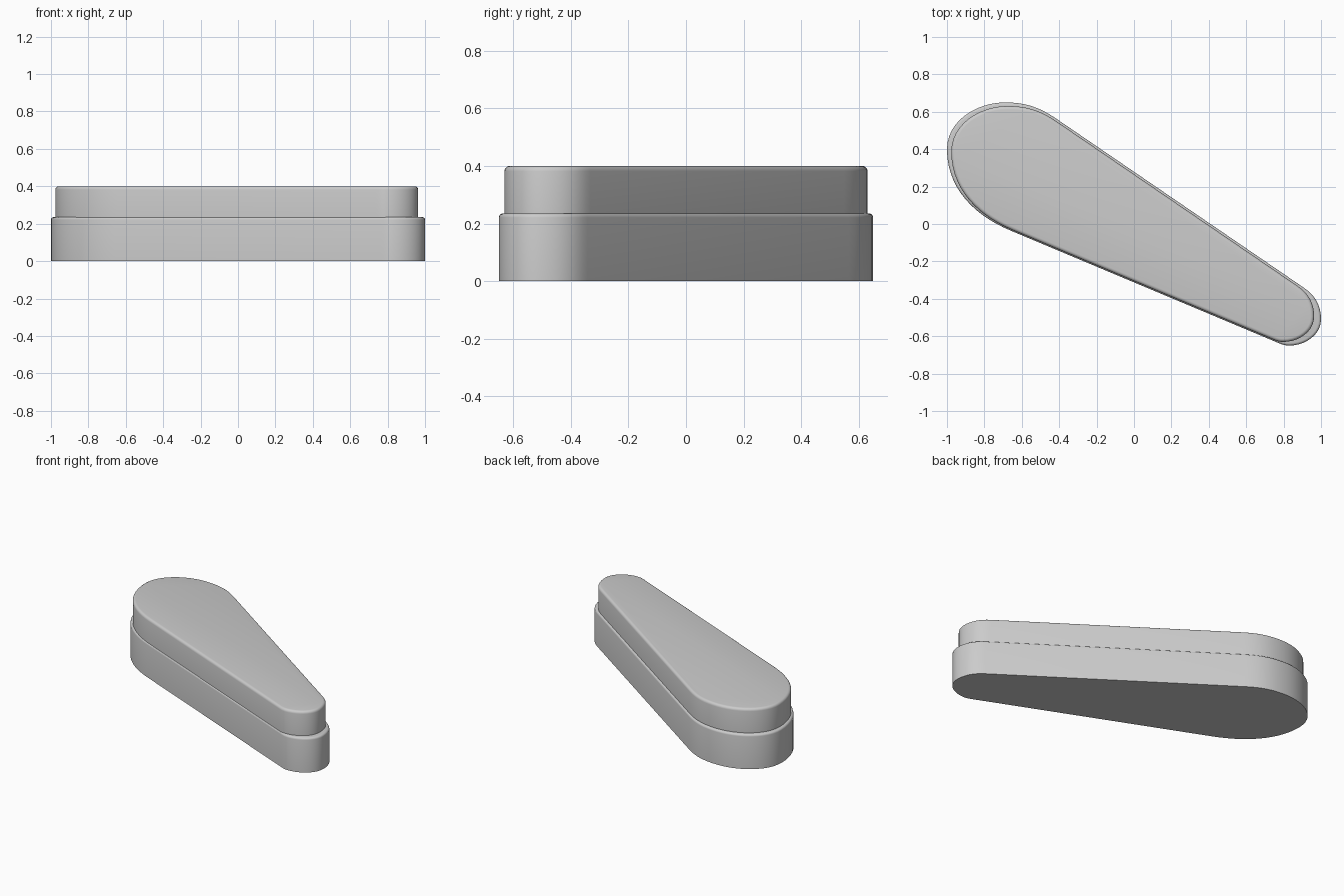
import bpy, bmesh
from math import radians
from mathutils import Vector
from mathutils.geometry import interpolate_bezier

if "Cube" in bpy.data.objects:
    bpy.data.objects.remove(bpy.data.objects["Cube"])

# Outline nodes: x, y, tangent x, tangent y, arc segments to the next node (0 = straight edge)
NODES = [(-0.42, 0.566, -0.83, 0.56, 8), (-0.69, 0.65, -1, 0, 12),
         (-1.0, 0.40, 0, -1, 14), (-0.66, -0.035, 0.92, -0.385, 0),
         (0.765, -0.633, 0.92, -0.385, 5), (0.83, -0.65, 1, 0, 10),
         (1.0, -0.51, 0, 1, 8), (0.91, -0.342, -0.83, 0.56, 0)]


def outline():
    pts = []
    for i, (x, y, tx, ty, n) in enumerate(NODES):
        x2, y2, ux, uy, _ = NODES[(i + 1) % len(NODES)]
        a, b = Vector((x, y, 0)), Vector((x2, y2, 0))
        if n == 0:
            pts.append(a)
            continue
        k = (b - a).length * 0.38
        ta = Vector((tx, ty, 0)).normalized()
        tb = Vector((ux, uy, 0)).normalized()
        pts += interpolate_bezier(a, a + ta * k, b - tb * k, b, n + 1)[:-1]
    return pts


def tier(name, scale, shift, z0, z1, bevel):
    bm = bmesh.new()
    base = bm.faces.new([bm.verts.new((p.x * scale + shift, p.y * scale, z0)) for p in outline()])
    ext = bmesh.ops.extrude_face_region(bm, geom=[base], use_keep_orig=True)
    bmesh.ops.translate(bm, vec=(0, 0, z1 - z0),
                        verts=[g for g in ext["geom"] if isinstance(g, bmesh.types.BMVert)])
    rim = [e for e in bm.edges if all(v.co.z > z1 - 1e-4 for v in e.verts)]
    bmesh.ops.bevel(bm, geom=rim, offset=bevel, segments=4, profile=0.5, affect='EDGES')
    bmesh.ops.recalc_face_normals(bm, faces=bm.faces)
    mesh = bpy.data.meshes.new(name)
    bm.to_mesh(mesh)
    bm.free()
    ob = bpy.data.objects.new(name, mesh)
    bpy.context.collection.objects.link(ob)
    bpy.ops.object.select_all(action='DESELECT')
    ob.select_set(True)
    bpy.context.view_layer.objects.active = ob
    bpy.ops.object.shade_smooth_by_angle(angle=radians(35))


# Wide lower body and slightly smaller cap on top
tier("lower_body", 1.0, 0.0, 0.0, 0.235, 0.014)
tier("upper_cap", 0.97, -0.007, 0.23, 0.40, 0.018)
